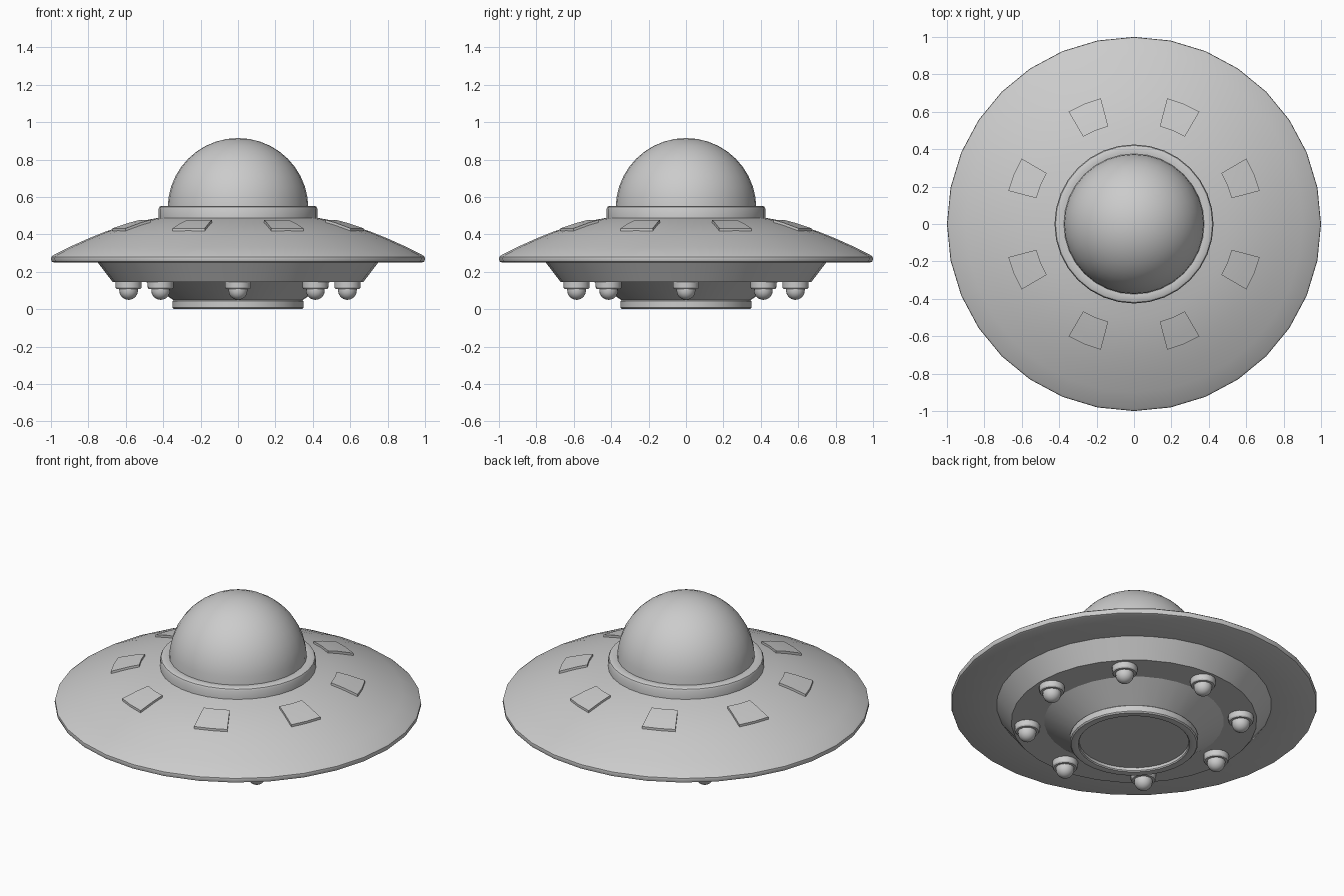
import bpy, bmesh
from math import sin, cos, pi, radians

if "Cube" in bpy.data.objects:
    bpy.data.objects.remove(bpy.data.objects["Cube"])


def finish(bm, name):
    bmesh.ops.remove_doubles(bm, verts=bm.verts, dist=1e-5)
    mesh = bpy.data.meshes.new(name)
    bm.to_mesh(mesh)
    bm.free()
    obj = bpy.data.objects.new(name, mesh)
    bpy.context.collection.objects.link(obj)
    bpy.ops.object.select_all(action='DESELECT')
    obj.select_set(True)
    bpy.context.view_layer.objects.active = obj
    bpy.ops.object.shade_smooth_by_angle(angle=radians(32))
    return obj


def lathe(name, profile, sides=32, center=(0, 0)):
    """Spin (radius, z) points, listed from the top down the outside."""
    bm = bmesh.new()
    cx, cy = center
    rings = []
    for r, z in profile:
        if r == 0:
            rings.append([bm.verts.new((cx, cy, z))] * sides)
        else:
            rings.append([bm.verts.new((cx + r * cos(2 * pi * i / sides),
                                        cy + r * sin(2 * pi * i / sides), z))
                          for i in range(sides)])
    for up, low in zip(rings, rings[1:]):
        for i in range(sides):
            j = (i + 1) % sides
            bm.faces.new(dict.fromkeys((up[i], low[i], low[j], up[j])))
    return finish(bm, name)


# Saucer: curved top, thin rim, stepped underside
TOP = [(0.40, 0.493), (0.5, 0.475), (0.6, 0.45), (0.7, 0.418),
       (0.8, 0.378), (0.9, 0.333), (0.985, 0.29)]
lathe("saucer_hull", TOP + [(0.998, 0.28), (1.0, 0.268), (0.995, 0.254), (0.985, 0.25),
                            (0.75, 0.25), (0.67, 0.145), (0.49, 0.145), (0.34, 0.045)])

# Collar around the dome
lathe("dome_collar", [(0.36, 0.55), (0.385, 0.552), (0.41, 0.552), (0.42, 0.547),
                      (0.425, 0.537), (0.425, 0.485)])

# Dome
lathe("dome", [(0, 0.915)] + [(0.376 * sin(pi / 2 * k / 10), 0.54 + 0.375 * cos(pi / 2 * k / 10))
                              for k in range(1, 11)])

# Bottom ring with its recessed hatch
lathe("base_ring", [(0.33, 0.05), (0.343, 0.049), (0.35, 0.043), (0.35, 0.008), (0.343, 0.001),
                    (0.335, 0), (0.315, 0), (0.305, 0.002), (0.30, 0.008), (0.30, 0.025), (0, 0.025)])

# Lamps under the hull
for n in range(8):
    a = n * pi / 4
    c = (0.585 * cos(a), 0.585 * sin(a))
    lathe(f"lamp_socket_{n + 1}", [(0.07, 0.147), (0.069, 0.115), (0.064, 0.108), (0.045, 0.108)], 16, c)
    lathe(f"lamp_bulb_{n + 1}", [(0.05, 0.11)] +
          [(0.05 * cos(pi / 2 * k / 6), 0.1 - 0.05 * sin(pi / 2 * k / 6)) for k in range(6)] +
          [(0, 0.05)], 16, c)


def top_z(r):
    for (r0, z0), (r1, z1) in zip(TOP, TOP[1:]):
        if r <= r1:
            return z0 + (z1 - z0) * (r - r0) / (r1 - r0)


# Raised window plates following the hull curve
for n in range(8):
    bm = bmesh.new()
    grid = []
    for r in (0.54, 0.6, 0.65, 0.695):
        row = []
        for d in (-7.7, 0, 7.7):
            a = radians(22.5 + 45 * n + d)
            row.append(bm.verts.new((r * cos(a), r * sin(a), top_z(r) + 0.013)))
        grid.append(row)
    for p, q in zip(grid, grid[1:]):
        for i in range(2):
            bm.faces.new((p[i], q[i], q[i + 1], p[i + 1]))
    edges = [e for e in bm.edges if e.is_boundary]
    skirt = bmesh.ops.extrude_edge_only(bm, edges=edges)["geom"]
    for v in skirt:
        if isinstance(v, bmesh.types.BMVert):
            v.co.z -= 0.02
    bmesh.ops.recalc_face_normals(bm, faces=bm.faces)
    finish(bm, f"window_{n + 1}")
